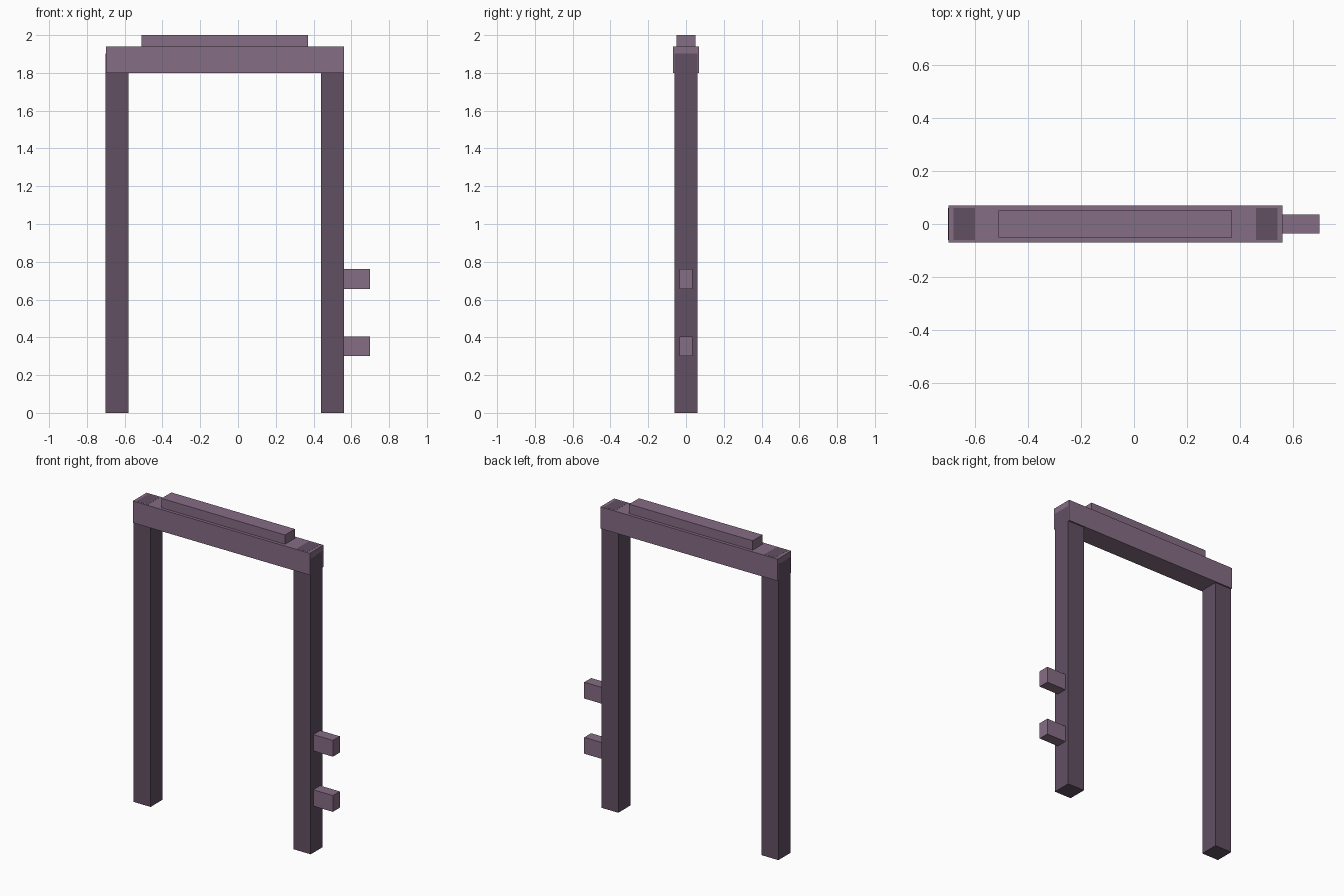
import bpy, bmesh

if "Cube" in bpy.data.objects:
    bpy.data.objects.remove(bpy.data.objects["Cube"])


def material(name, rgb):
    m = bpy.data.materials.new(name)
    m.diffuse_color = (*rgb, 1.0)
    m.use_nodes = True
    m.node_tree.nodes["Principled BSDF"].inputs["Base Color"].default_value = m.diffuse_color
    return m


light = material("light_plum", (0.235, 0.153, 0.231))
dark = material("dark_plum", (0.120, 0.080, 0.124))


def box(name, x, y, z, mat):
    """Box from (min, max) ranges on each axis."""
    bm = bmesh.new()
    bmesh.ops.create_cube(bm, size=1.0)
    for v in bm.verts:
        v.co = [r[0] if c < 0 else r[1] for c, r in zip(v.co, (x, y, z))]
    mesh = bpy.data.meshes.new(name)
    bm.to_mesh(mesh)
    bm.free()
    mesh.materials.append(mat)
    ob = bpy.data.objects.new(name, mesh)
    bpy.context.collection.objects.link(ob)
    return ob


E = 0.0006  # tiny lift so the flush dark joints show cleanly

# Posts with narrower tenons showing through the top of the lintel
for side, cx in (("left", -0.64), ("right", 0.50)):
    box(side + "_post", (cx - 0.06 - E, cx + 0.06 + E), (-0.061, 0.061), (0, 1.902), dark)
    box(side + "_tenon", (cx - 0.04, cx + 0.04), (-0.061, 0.061), (1.88, 1.94 + E), dark)

# Lintel and the cap strip on it
box("lintel", (-0.70, 0.56), (-0.07, 0.07), (1.80, 1.94), light)
box("cap_strip", (-0.51, 0.37), (-0.05, 0.05), (1.94, 2.0), light)

# Two hinge blocks on the right post
for label, z in (("lower", 0.353), ("upper", 0.708)):
    box(label + "_hinge_block", (0.56, 0.70), (-0.035, 0.035), (z - 0.0525, z + 0.0525), light)
